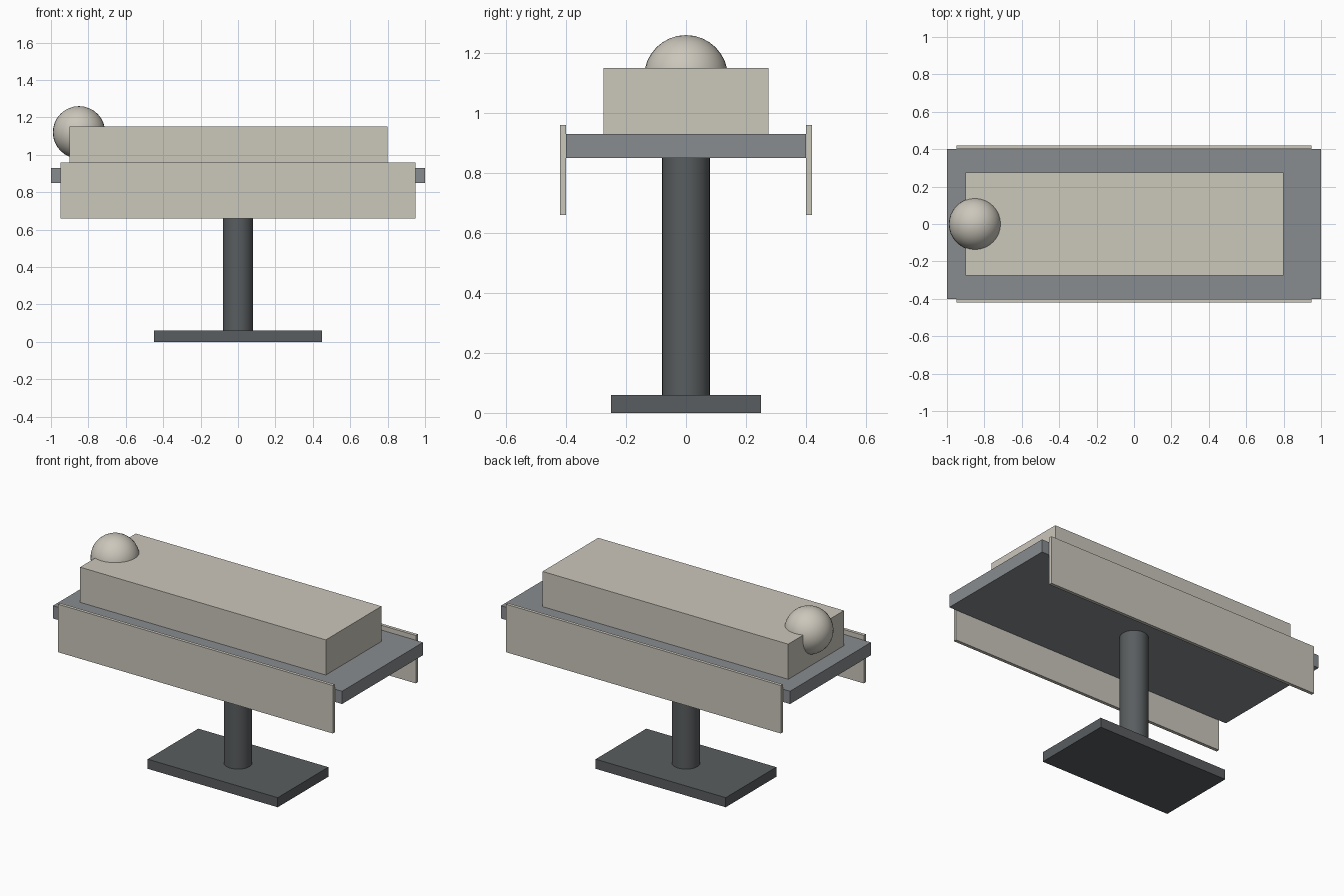
import bpy
import math

default = bpy.data.objects.get("Cube")
if default:
    bpy.data.objects.remove(default, do_unlink=True)


def make_material(name, colour):
    mat = bpy.data.materials.new(name)
    mat.use_nodes = True
    rgba = (*colour, 1.0)
    mat.diffuse_color = rgba
    mat.node_tree.nodes["Principled BSDF"].inputs["Base Color"].default_value = rgba
    return mat


linen = make_material("linen", (0.60, 0.57, 0.50))
steel = make_material("steel", (0.25, 0.265, 0.28))
dark_steel = make_material("dark steel", (0.10, 0.11, 0.115))


def finish(name, mat, smooth=False):
    obj = bpy.context.object
    obj.name = name
    obj.data.materials.append(mat)
    if smooth:
        bpy.ops.object.shade_smooth_by_angle(angle=math.radians(35))
    return obj


def box(name, low, high, mat):
    centre = [(a + b) / 2 for a, b in zip(low, high)]
    bpy.ops.mesh.primitive_cube_add(size=1, location=centre)
    bpy.context.object.scale = [b - a for a, b in zip(low, high)]
    bpy.ops.object.transform_apply(location=False, rotation=False, scale=True)
    return finish(name, mat)


# Foot plate and round column
box("base_plate", (-0.45, -0.25, 0), (0.45, 0.25, 0.06), dark_steel)
bpy.ops.mesh.primitive_cylinder_add(vertices=32, radius=0.08, depth=0.79,
                                    location=(0, 0, 0.455))
finish("column", dark_steel, smooth=True)

# Table top
box("table_top", (-1, -0.4, 0.85), (1, 0.4, 0.93), steel)

# Covered block lying on the table
box("covered_block", (-0.9, -0.275, 0.93), (0.8, 0.275, 1.15), linen)

# Round head at the right end
bpy.ops.mesh.primitive_uv_sphere_add(segments=32, ring_count=16, radius=0.14,
                                     location=(-0.85, 0, 1.12))
finish("head", linen, smooth=True)

# Hanging side drapes
for name, y in (("front_drape", -0.42), ("back_drape", 0.40)):
    box(name, (-0.95, y, 0.66), (0.95, y + 0.02, 0.96), linen)
